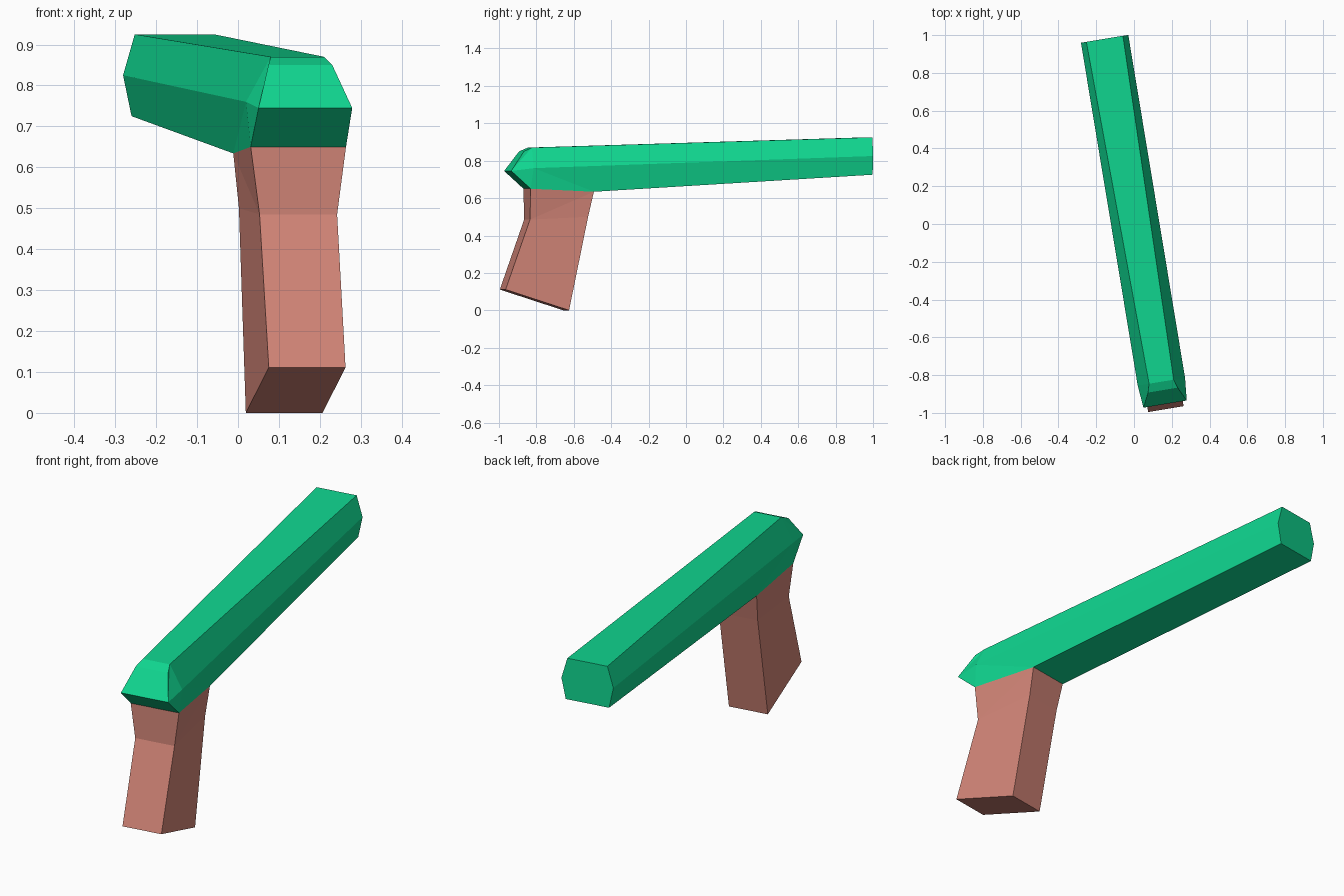
import bpy, bmesh, math
from mathutils import Vector

if "Cube" in bpy.data.objects:
    bpy.data.objects.remove(bpy.data.objects["Cube"])

ANGLE = math.radians(9.4)                # whole model is turned about z
RIGHT = Vector((math.cos(ANGLE), math.sin(ANGLE), 0))
BACK = Vector((-math.sin(ANGLE), math.cos(ANGLE), 0))
ORIGIN = Vector((0.145, -0.835, 0))      # front of the barrel on its centre line


def material(name, rgb):
    m = bpy.data.materials.new(name)
    m.diffuse_color = (*rgb, 1)
    m.use_nodes = True
    m.node_tree.nodes["Principled BSDF"].inputs["Base Color"].default_value = m.diffuse_color
    return m


def mirrored_part(name, points, loop, sides, mat):
    """points: key -> (half width, distance back, height).
    loop: keys joined across the middle, pair by pair.
    sides: side faces, built on both the left and the right."""
    bm = bmesh.new()
    v = {}
    for key, (w, s, z) in points.items():
        for sgn in (-1, 1):
            v[key, sgn] = bm.verts.new(
                ORIGIN + RIGHT * w * sgn + BACK * s + Vector((0, 0, z)))
    for a, b in loop:
        bm.faces.new((v[a, -1], v[a, 1], v[b, 1], v[b, -1]))
    for keys in sides:
        for sgn in (-1, 1):
            bm.faces.new([v[k, sgn] for k in keys])
    bmesh.ops.recalc_face_normals(bm, faces=bm.faces)
    mesh = bpy.data.meshes.new(name)
    bm.to_mesh(mesh)
    bm.free()
    mesh.materials.append(mat)
    obj = bpy.data.objects.new(name, mesh)
    bpy.context.collection.objects.link(obj)
    return obj


green = material("green", (0.005, 0.68, 0.28))
salmon = material("salmon", (0.66, 0.24, 0.19))

# Corners shared by the barrel and the grip
front_joint = (0.118, -0.015, 0.65)
back_joint = (0.104, 0.33, 0.634)

# Six-sided barrel with a wedge nose
mirrored_part("barrel", {
    "ridge": (0.116, -0.12, 0.745),
    "brow": (0.079, -0.045, 0.85),
    "top": (0.066, 0.0, 0.87),
    "side": (0.127, 0.0, 0.76),
    "low": front_joint,
    "joint": back_joint,
    "top_end": (0.098, 1.84, 0.925),
    "side_end": (0.127, 1.84, 0.825),
    "low_end": (0.106, 1.84, 0.725),
}, [
    ("low", "ridge"), ("ridge", "brow"), ("brow", "top"), ("top", "top_end"),
    ("top_end", "side_end"), ("side_end", "low_end"), ("low_end", "joint"),
], [
    ("top", "top_end", "side_end", "side"),
    ("side", "side_end", "low_end", "joint"),
    ("side", "joint", "low"),
    ("top", "side", "ridge"), ("side", "low", "ridge"),
    ("top", "ridge", "brow"),
], green)

# Raked grip with a flared neck
mirrored_part("grip", {
    "top_front": front_joint,
    "top_back": back_joint,
    "neck_front": (0.096, -0.015, 0.485),
    "neck_back": (0.095, 0.30, 0.50),
    "foot_front": (0.095, -0.147, 0.111),
    "foot_back": (0.095, 0.197, 0.0),
}, [
    ("top_front", "neck_front"), ("neck_front", "foot_front"),
    ("foot_front", "foot_back"), ("foot_back", "neck_back"),
    ("neck_back", "top_back"),
], [
    ("top_front", "top_back", "neck_front"),
    ("neck_front", "top_back", "neck_back"),
    ("neck_front", "neck_back", "foot_back", "foot_front"),
], salmon)
